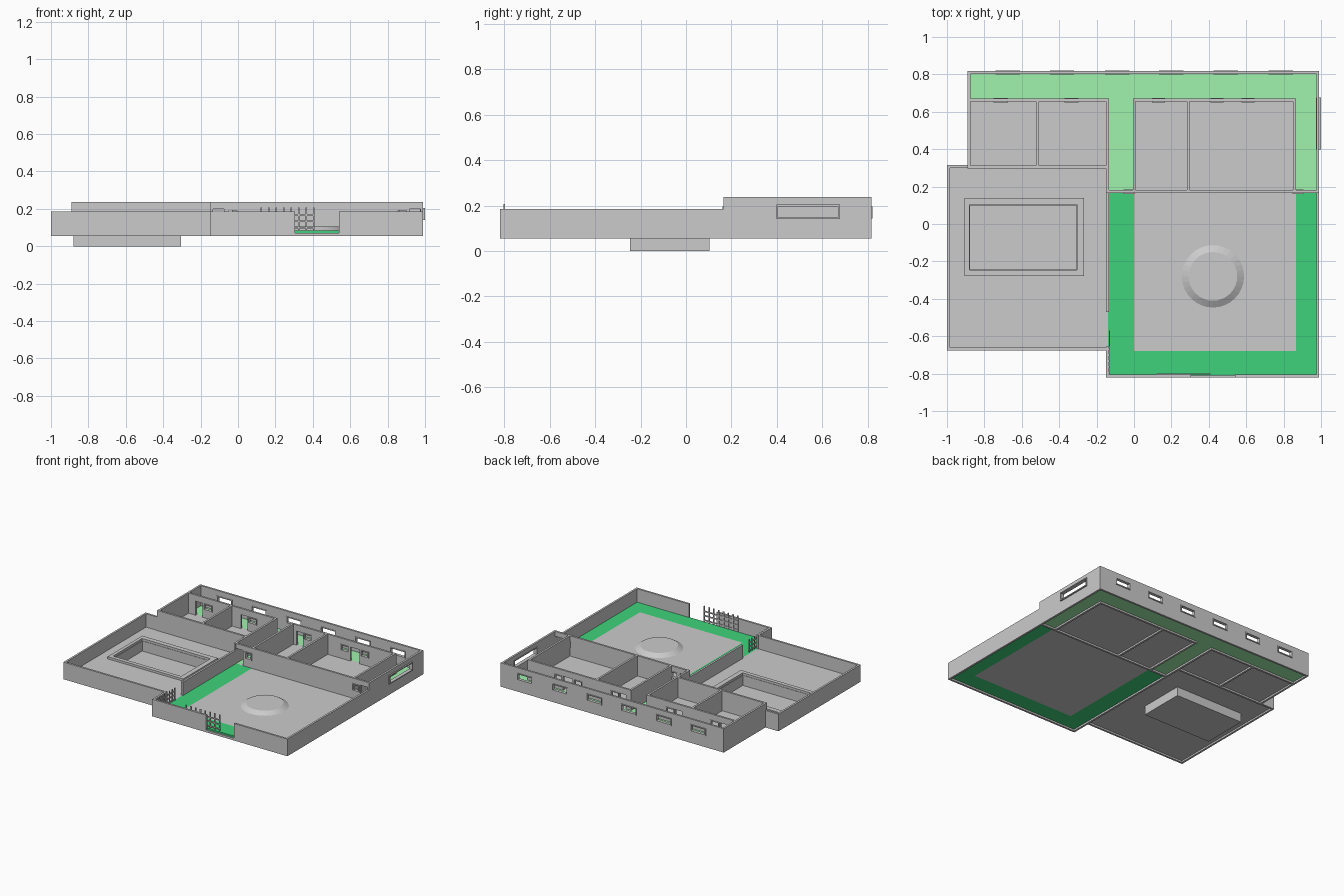
import bpy, bmesh, math
from mathutils import Vector

if "Cube" in bpy.data.objects:
    bpy.data.objects.remove(bpy.data.objects["Cube"])

BASE, FLOOR, LOW, HIGH = 0.055, 0.083, 0.185, 0.237
T = 0.015  # wall thickness


def material(name, rgb):
    m = bpy.data.materials.new(name)
    m.diffuse_color = (*rgb, 1)
    m.use_nodes = True
    m.node_tree.nodes["Principled BSDF"].inputs["Base Color"].default_value = m.diffuse_color
    return m


light_green = material("light_green", (0.35, 0.9, 0.42))
dark_green = material("dark_green", (0.05, 0.65, 0.2))


def boxes(name, items, mat=None):
    """One object from boxes given as (x0, x1, y0, y1, z0, z1)."""
    bm = bmesh.new()
    for x0, x1, y0, y1, z0, z1 in items:
        verts = bmesh.ops.create_cube(bm, size=1)["verts"]
        for v in verts:
            v.co = Vector((x0 + (v.co.x + .5) * (x1 - x0),
                           y0 + (v.co.y + .5) * (y1 - y0),
                           z0 + (v.co.z + .5) * (z1 - z0)))
    me = bpy.data.meshes.new(name)
    bm.to_mesh(me)
    bm.free()
    ob = bpy.data.objects.new(name, me)
    bpy.context.collection.objects.link(ob)
    if mat:
        me.materials.append(mat)
    return ob


def oriented(axis, a, b, c0, c1, z0, z1):
    return (a, b, c0, c1, z0, z1) if axis == "x" else (c0, c1, a, b, z0, z1)


def wall(name, axis, a, b, c, top, openings=(), bottom=BASE):
    """Wall running along axis from a to b, with rectangular openings."""
    items, pos = [], a
    for o0, o1, z0, z1 in sorted(openings):
        if o0 - pos > 0.001:
            items.append(oriented(axis, pos, o0, c, c + T, bottom, top))
        if z0 > bottom:
            items.append(oriented(axis, o0, o1, c, c + T, bottom, z0))
        if z1 < top:
            items.append(oriented(axis, o0, o1, c, c + T, z1, top))
        pos = o1
    if b - pos > 0.001:
        items.append(oriented(axis, pos, b, c, c + T, bottom, top))
    return boxes(name, items)


def window_frame(name, axis, a, b, c0, c1, z0, z1, w=0.007):
    boxes(name, [oriented(axis, a - w, b + w, c0, c1, z1, z1 + w),
                 oriented(axis, a - w, b + w, c0, c1, z0 - w, z0),
                 oriented(axis, a - w, a, c0, c1, z0, z1),
                 oriented(axis, b, b + w, c0, c1, z0, z1)])


def frame_ring(o, i, z0, z1):
    """Four boxes between outer and inner rectangles (x0, x1, y0, y1)."""
    return [(o[0], o[1], o[2], i[2], z0, z1), (o[0], o[1], i[3], o[3], z0, z1),
            (o[0], i[0], i[2], i[3], z0, z1), (i[1], o[1], i[2], i[3], z0, z1)]


def gate(name, axis, a, b, c, top, rails, count=8, w=0.009):
    items = []
    for k in range(count):
        p = a + (b - a - w) * k / (count - 1)
        items.append(oriented(axis, p, p + w, c, c + 0.006, FLOOR + .004, top))
    for z in rails:
        items.append(oriented(axis, a, b, c, c + 0.006, z, z + 0.009))
    boxes(name, items)


# Floors
F0 = 0.068
boxes("courtyard_paving", [(0, .865, -.68, .17, F0, FLOOR)])
boxes("courtyard_lawn", [(-.14, 0, -.81, .17, F0, FLOOR), (.865, .985, -.81, .17, F0, FLOOR),
                         (0, .865, -.81, -.68, F0, FLOOR)], dark_green)
boxes("corridor_floor", [(-.88, .985, .665, .81, F0, FLOOR), (-.14, 0, .17, .665, F0, FLOOR),
                         (.865, .985, .17, .665, F0, FLOOR)], light_green)
boxes("room_floors", [(-.88, -.14, .30, .665, F0, FLOOR), (0, .865, .17, .665, F0, FLOOR)])

# Pool yard floor and sunken basin with raised rim
pool = (-.88, -.305, -.247, .103)
boxes("pool_yard_floor", frame_ring((-.99, -.14, -.665, .30), pool, F0, FLOOR))
inner = (pool[0] + .003, pool[1] - .003, pool[2] + .003, pool[3] - .003)
boxes("pool_basin", frame_ring(pool, inner, 0, FLOOR) + [(*inner, 0, .006)])
boxes("pool_rim", frame_ring((-.905, -.268, -.277, .14), pool, FLOOR - .003, .1))

# Low walls round the courtyard and pool yard
wall("courtyard_front_wall", "x", -.145, .99, -.82, LOW, [(.305, .54, .072, LOW)])
wall("courtyard_right_wall", "y", -.82, .165, .975, LOW)
wall("courtyard_left_wall", "y", -.82, .165, -.15, LOW, [(-.655, -.47, .072, LOW)])
wall("pool_yard_front_wall", "x", -1, -.14, -.675, LOW)
wall("pool_yard_left_wall", "y", -.675, .315, -1, LOW)
wall("pool_yard_back_wall", "x", -1, -.885, .30, LOW)

# House outer walls with window openings
WZ = (.15, .19)
back_windows = [(c - .058, c + .058) for c in (-.675, -.385, -.09, .2, .49, .785)]
wall("house_back_wall", "x", -.89, .99, .802, HIGH, [(*w, *WZ) for w in back_windows])
wall("house_right_wall", "y", .165, .817, .975, HIGH, [(.405, .67, .147, .197)])
wall("house_left_wall", "y", .30, .817, -.89, HIGH)
wall("rooms_front_wall", "x", -.89, -.14, .297, HIGH)
wall("hall_left_wall", "y", .165, .667, -.15, HIGH)
entries = [(-.135, -.075), (.917, .975)]
entry_windows = [(-.05, -.005), (.855, .9)]
wall("house_front_wall", "x", -.15, .99, .167, HIGH,
     [(*d, FLOOR, .2) for d in entries] + [(*w, .15, .19) for w in entry_windows])
for i, w in enumerate(back_windows):
    window_frame(f"back_window_frame_{i}", "x", *w, .799, .822, *WZ)
window_frame("side_window_frame", "y", .405, .67, .972, 1.0, .147, .197)
for i, w in enumerate(entry_windows):
    window_frame(f"entry_window_frame_{i}", "x", *w, .16, .185, .15, .19)

# Room partitions, doors and small windows onto the corridor
for i, (x, y0) in enumerate([(-.523, .30), (-.006, .17), (.283, .17), (.85, .17)]):
    wall(f"room_partition_{i}", "y", y0, .667, x, HIGH)
doors = [(-.815, -.757), (-.435, -.378), (.035, .09), (.488, .567)]
room_windows = [(-.743, -.68), (-.365, -.305), (.103, .16), (.415, .472), (.583, .637)]
cuts = [(*d, FLOOR, .19) for d in doors] + [(*w, .15, .185) for w in room_windows]
wall("left_corridor_wall", "x", -.88, -.135, .655, HIGH, [c for c in cuts if c[0] < 0])
wall("right_corridor_wall", "x", -.006, .865, .655, HIGH, [c for c in cuts if c[0] > 0])
for i, w in enumerate(room_windows):
    window_frame(f"room_window_frame_{i}", "x", *w, .65, .673, .15, .185)

# Sliding gates standing open behind the walls
gate("front_gate", "x", .12, .41, -.804, .208, (.095, .13, .163))
gate("side_gate", "y", -.8, -.57, -.134, .183, (.095, .125, .155))

# Round raised platform in the courtyard
bpy.ops.mesh.primitive_cone_add(vertices=32, radius1=.17, radius2=.13, depth=.024,
                                location=(.422, -.28, FLOOR + .01))
bpy.context.object.name = "round_platform"
